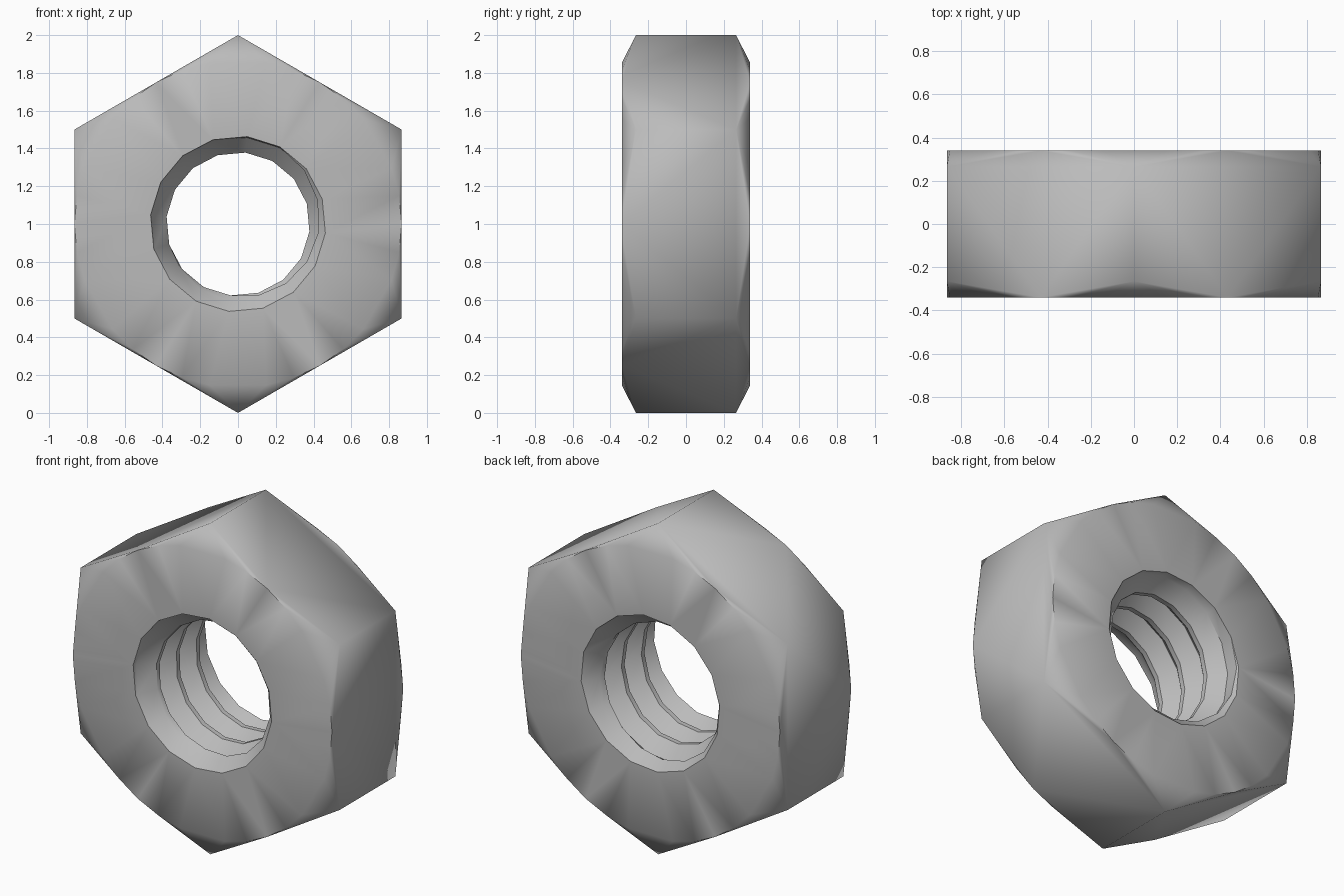
import bpy
import bmesh
from math import sin, cos, radians, pi

if "Cube" in bpy.data.objects:
    bpy.data.objects.remove(bpy.data.objects["Cube"])

HALF = 0.34          # half thickness
CORNER_Y = 0.265     # where the chamfer meets the hex corners
FLAT = cos(pi / 6)   # centre to flat
OPENING, CREST, ROOT = 0.465, 0.38, 0.46
PITCH, LAND = 0.19, 0.03
SIDES = 16

bm = bmesh.new()


def point(radius, degrees, y):
    """Vertex around the hole axis; zero degrees points up."""
    a = radians(degrees)
    return bm.verts.new((radius * sin(a), y, 1 + radius * cos(a)))


# Hexagonal body: chamfer fans at the corners and the six flats
flats = [[] for _ in range(6)]
for side in (-1, 1):
    for k in range(6):
        corner = point(1, 60 * k, side * CORNER_Y)
        arc = [point(FLAT, 60 * k + d, side * HALF) for d in (-30, -20, -10, 10, 20, 30)]
        for a, b in zip(arc, arc[1:]):
            bm.faces.new((corner, a, b))
for k in range(6):
    loop = []
    for side, order in ((-1, (0, 30, 60)), (1, (60, 30, 0))):
        for d in order:
            mid = d == 30
            loop.append(point(FLAT if mid else 1, 60 * k + d,
                              side * (HALF if mid else CORNER_Y)))
    bm.faces.new(loop)

# Threaded hole: helical crest, land and root, cut off by a countersink
profile = [(0, CREST), (LAND, CREST), ((PITCH + LAND) / 2, ROOT)]
rows = [(PITCH * turn + dy, r) for turn in range(-4, 4) for dy, r in profile]
grid = []
for i in range(SIDES + 1):
    column = []
    for start, r in rows:
        y = max(-HALF, min(HALF, start + PITCH * i / SIDES))
        r = max(r, OPENING - (HALF - abs(y)))
        column.append(point(r, 6 + 360 * i / SIDES, y))
    grid.append(column)
for left, right in zip(grid, grid[1:]):
    for j in range(len(rows) - 1):
        bm.faces.new((left[j], left[j + 1], right[j + 1], right[j]))
bmesh.ops.remove_doubles(bm, verts=bm.verts, dist=0.0005)

# Flat ring on the front and the back
for side in (-1, 1):
    rim = [e for e in bm.edges if e.is_boundary
           and all(abs(v.co.y - side * HALF) < 0.001 for v in e.verts)]
    bmesh.ops.triangle_fill(bm, use_beauty=True, edges=rim, normal=(0, side, 0))
bmesh.ops.recalc_face_normals(bm, faces=bm.faces)

mesh = bpy.data.meshes.new("hex_nut")
bm.to_mesh(mesh)
bm.free()
nut = bpy.data.objects.new("hex_nut", mesh)
bpy.context.collection.objects.link(nut)

# Plain grey metal
steel = bpy.data.materials.new("grey_metal")
steel.use_nodes = True
color = (0.5, 0.5, 0.5, 1)
steel.diffuse_color = color
steel.node_tree.nodes["Principled BSDF"].inputs["Base Color"].default_value = color
mesh.materials.append(steel)

bpy.ops.object.select_all(action='DESELECT')
nut.select_set(True)
bpy.context.view_layer.objects.active = nut
bpy.ops.object.shade_smooth_by_angle(angle=radians(40))
